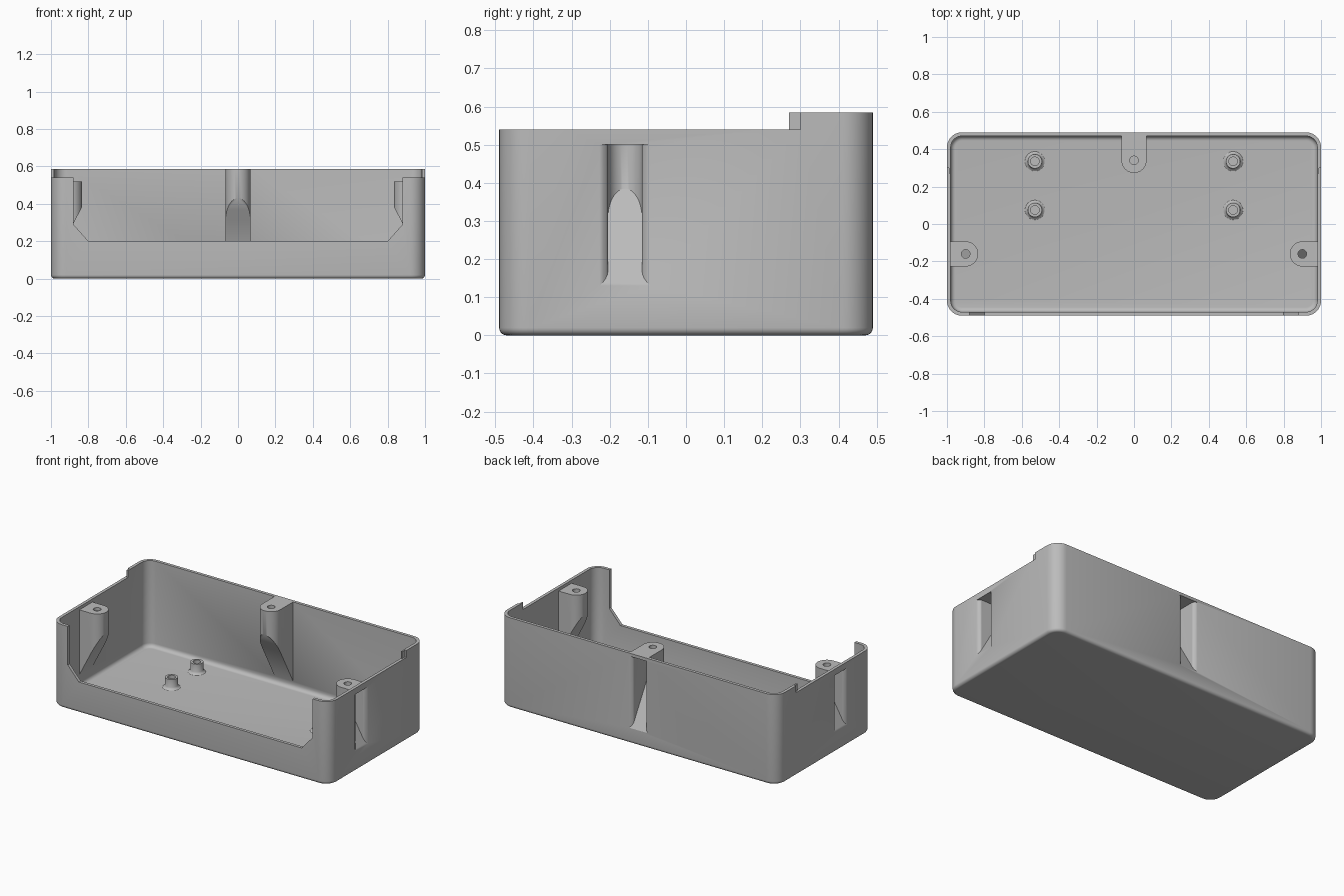
import bpy, bmesh
from math import pi, sin, cos
from mathutils import Vector

if "Cube" in bpy.data.objects:
    bpy.data.objects.remove(bpy.data.objects["Cube"], do_unlink=True)

grey = bpy.data.materials.new("plain grey")
grey.use_nodes = True
grey.diffuse_color = (0.5, 0.5, 0.5, 1)
grey.node_tree.nodes["Principled BSDF"].inputs["Base Color"].default_value = (0.5, 0.5, 0.5, 1)

HX, HY, TOP, STEP = 1.0, 0.49, 0.585, 0.54
WALL, FLOOR, CORNER, FILLET = 0.02, 0.025, 0.08, 0.02


def finish(bm, name):
    bmesh.ops.recalc_face_normals(bm, faces=bm.faces)
    mesh = bpy.data.meshes.new(name)
    bm.to_mesh(mesh)
    bm.free()
    mesh.materials.append(grey)
    obj = bpy.data.objects.new(name, mesh)
    bpy.context.collection.objects.link(obj)
    return obj


def loft(name, rings):
    """Skin equal-length rings of points and cap both ends."""
    bm = bmesh.new()
    rows = [[bm.verts.new(p) for p in ring] for ring in rings]
    n = len(rows[0])
    for a, b in zip(rows, rows[1:]):
        for i in range(n):
            j = (i + 1) % n
            bm.faces.new((a[i], a[j], b[j], b[i]))
    bm.faces.new(rows[0])
    bm.faces.new(rows[-1])
    return finish(bm, name)


def rounded_ring(inset, z):
    r = CORNER - inset
    pts = []
    for k, (sx, sy) in enumerate(((1, 1), (-1, 1), (-1, -1), (1, -1))):
        for i in range(11):
            a = (k + i / 10) * pi / 2
            pts.append((sx * (HX - CORNER) + r * cos(a), sy * (HY - CORNER) + r * sin(a), z))
    return pts


def circle(x, y, r, z, n=32):
    return [(x + r * cos(2 * pi * i / n), y + r * sin(2 * pi * i / n), z) for i in range(n)]


def block(name, x0, x1, y0, y1, z0, z1):
    return loft(name, [[(x0, y0, z), (x1, y0, z), (x1, y1, z), (x0, y1, z)] for z in (z0, z1)])


def combine(body, tool, operation):
    tool.hide_render = True
    mod = body.modifiers.new("combine", "BOOLEAN")
    mod.object, mod.operation, mod.solver = tool, operation, "EXACT"
    bpy.context.view_layer.objects.active = body
    bpy.ops.object.modifier_apply(modifier=mod.name)
    bpy.data.objects.remove(tool, do_unlink=True)


def tongue(name, wall, inward, half_outline, centre, radius, top, slope):
    """Round-ended column reaching in from a wall, with a sloping underside."""
    d = Vector(inward)
    side = Vector((-d.y, d.x))
    arc = [(centre + radius * sin(a), radius * cos(a)) for a in (pi * i / 24 for i in range(25))]
    outline = half_outline + arc + [(u, -v) for u, v in reversed(half_outline)]
    (u0, z0), (u1, z1) = slope
    upper, lower = [], []
    for u, v in outline:
        p = Vector(wall) + d * u + side * v
        upper.append((p.x, p.y, top))
        lower.append((p.x, p.y, z0 + (z1 - z0) * (u - u0) / (u1 - u0)))
    return loft(name, [lower, upper])


# Tray shell: filleted outside, over the rim, filleted inside
angles = [pi / 2 * i / 6 for i in range(7)]
rings = [rounded_ring(FILLET * (1 - sin(a)), FILLET * (1 - cos(a))) for a in angles]
rings += [rounded_ring(0, TOP), rounded_ring(WALL, TOP)]
rings += [rounded_ring(WALL + 0.025 * (1 - cos(a)), FLOOR + 0.025 * (1 - sin(a))) for a in angles]
shell = loft("enclosure_shell", rings)

# Screw bosses: wall point, inward direction, centre depth, top, slope start and end
bosses = [
    ((HX, -0.16), (-1, 0), 0.10, 0.52, 0.13, 0.385),
    ((-HX, -0.16), (1, 0), 0.10, 0.52, 0.13, 0.385),
    ((0, HY), (0, -1), 0.15, TOP, 0.10, 0.43),
]
R_OUT, R_IN, R_HOLE = 0.067, 0.045, 0.023
for wall, inward, c, top, low, high in bosses:
    boss = tongue("boss", wall, inward, [(0.01, R_OUT)], c, R_OUT, top,
                  ((WALL, low - 0.03), (c + R_OUT, high)))
    combine(shell, boss, "UNION")

# Screw pockets with flared mouths, and holes through the boss heads
for wall, inward, c, top, low, high in bosses:
    flare = [(-0.02, R_OUT)] + [(0.022 * sin(a), R_IN + 0.022 * (1 - sin(a)) ** 2) for a in angles]
    pocket = tongue("pocket_cutter", wall, inward, flare, c, R_IN, top - 0.02,
                    ((0, low), (c + R_IN, high)))
    combine(shell, pocket, "DIFFERENCE")
    x, y = wall[0] + inward[0] * c, wall[1] + inward[1] * c
    hole = loft("hole_cutter", [circle(x, y, R_HOLE, z) for z in (top - 0.05, top + 0.05)])
    combine(shell, hole, "DIFFERENCE")

# Front opening with sloped lower corners
half = [(0.80, 0.20), (0.88, 0.29), (0.88, 0.7)]
opening = half + [(-x, z) for x, z in reversed(half)]
combine(shell, loft("opening_cutter", [[(x, y, z) for x, z in opening] for y in (-0.6, -0.44)]),
        "DIFFERENCE")

# Lower rim toward the front, with a half-thickness lap at the step
combine(shell, block("rim_cutter", -1.2, 1.2, -0.7, 0.27, STEP, 0.8), "DIFFERENCE")
for s in (-1, 1):
    lap = block("lap_cutter", *sorted((s * 0.99, s * 1.2)), 0.2, 0.30, STEP, 0.8)
    combine(shell, lap, "DIFFERENCE")

# Board standoffs with a filleted foot and a blind hole
profile = [(0.055, FLOOR - 0.005), (0.052, FLOOR + 0.001), (0.044, FLOOR + 0.006), (0.039, FLOOR + 0.015),
           (0.038, 0.09), (R_HOLE, 0.09), (R_HOLE, 0.03)]
parts = [shell]
for side, s in (("left", 1), ("right", -1)):
    for place, y in (("rear", 0.335), ("middle", 0.075)):
        parts.append(loft(f"standoff_{place}_{side}", [circle(s * 0.53, y, r, z) for r, z in profile]))

bpy.ops.object.select_all(action="DESELECT")
for obj in parts:
    obj.select_set(True)
bpy.context.view_layer.objects.active = shell
bpy.ops.object.shade_smooth_by_angle(angle=pi / 6)
